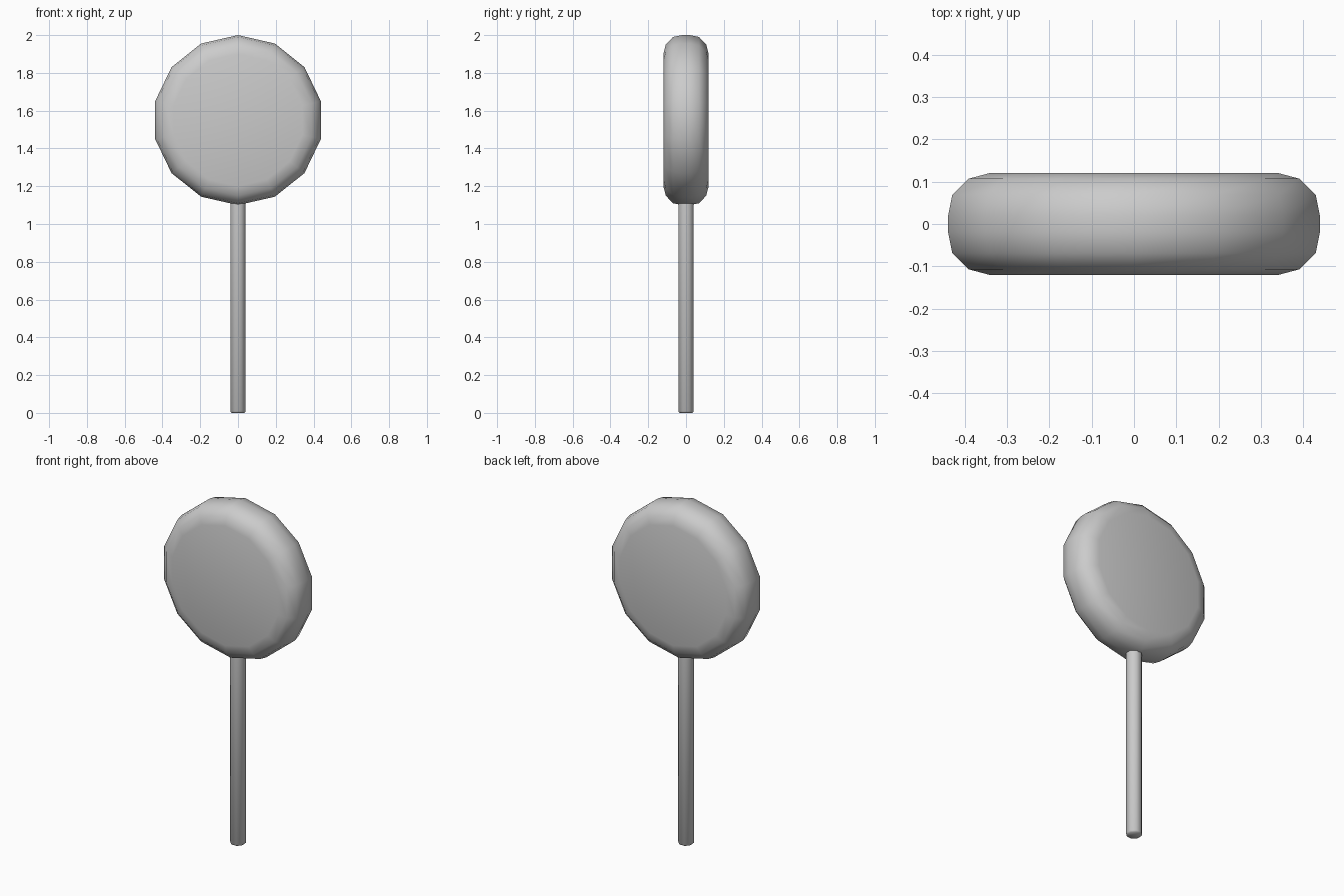
import bpy, math
from mathutils import Matrix

cube = bpy.data.objects.get("Cube")
if cube:
    bpy.data.objects.remove(cube, do_unlink=True)

grey = bpy.data.materials.new("plain grey")
grey.use_nodes = True
colour = (0.6, 0.6, 0.6, 1)
grey.diffuse_color = colour
grey.node_tree.nodes["Principled BSDF"].inputs["Base Color"].default_value = colour


def lathe(name, profile, sides, turn=0.0):
    """Spin (radius, height) points about z and cap both ends."""
    verts, faces = [], []
    for r, h in profile:
        for i in range(sides):
            a = math.tau * i / sides + turn
            verts.append((r * math.cos(a), r * math.sin(a), h))
    for k in range(len(profile) - 1):
        for i in range(sides):
            j = (i + 1) % sides
            a, b = k * sides, (k + 1) * sides
            faces.append((a + i, a + j, b + j, b + i))
    faces.append(tuple(reversed(range(sides))))
    faces.append(tuple(range(len(verts) - sides, len(verts))))
    mesh = bpy.data.meshes.new(name)
    mesh.from_pydata(verts, [], faces)
    mesh.materials.append(grey)
    obj = bpy.data.objects.new(name, mesh)
    bpy.context.collection.objects.link(obj)
    return obj


def smooth(obj, degrees):
    bpy.ops.object.select_all(action="DESELECT")
    obj.select_set(True)
    bpy.context.view_layer.objects.active = obj
    bpy.ops.object.shade_smooth_by_angle(angle=math.radians(degrees))


# Upright round disc with a rounded rim, one corner straight up
half = [(0.35, 0.12), (0.40, 0.107), (0.44, 0.069), (0.45, 0.02)]
rim = [(r, -h) for r, h in half] + half[::-1]
disc = lathe("round_disc", rim, 14)
disc.data.transform(Matrix.Translation((0, 0, 1.55))
                    @ Matrix.Rotation(math.radians(90), 4, "X")
                    @ Matrix.Rotation(math.radians(90), 4, "Z"))
smooth(disc, 60)

# Thin stick with a softened foot
stick = lathe("stick", [(0.037, 0), (0.044, 0.008), (0.044, 1.2)], 8, math.pi / 8)
smooth(stick, 60)
